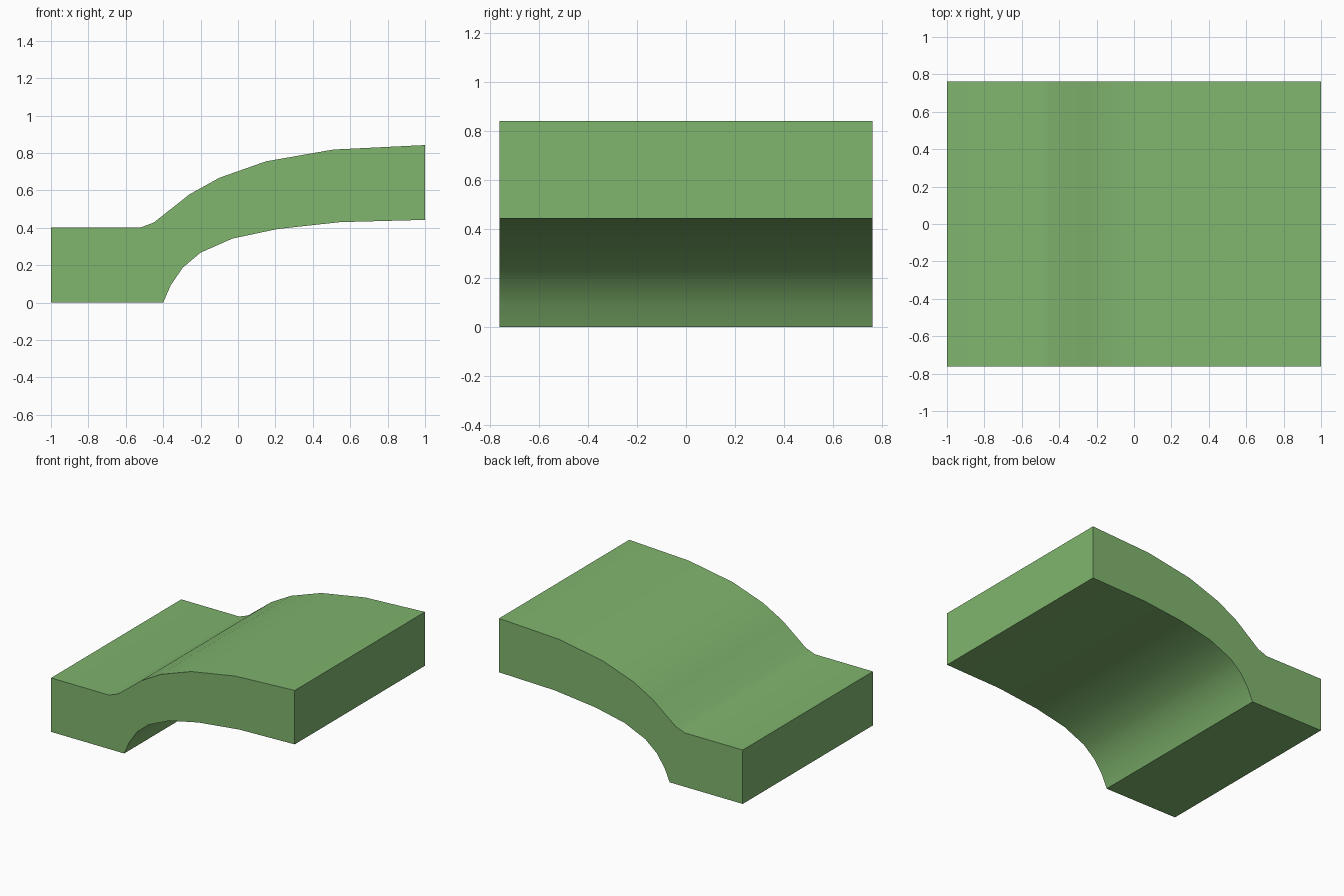
import bpy, bmesh, math

if "Cube" in bpy.data.objects:
    bpy.data.objects.remove(bpy.data.objects["Cube"])

HALF_WIDTH = 0.763

# Side profile: upper curve left to right, lower curve right to left (x, z)
UPPER = [(-1, 0.40), (-0.525, 0.40), (-0.45, 0.428), (-0.26, 0.578),
         (-0.10, 0.667), (0.15, 0.755), (0.51, 0.818), (1, 0.842)]
LOWER = [(1, 0.442), (0.545, 0.43), (0.21, 0.393), (-0.03, 0.342),
         (-0.20, 0.267), (-0.295, 0.187), (-0.36, 0.092), (-0.40, 0), (-1, 0)]

# Single flat colour
green = bpy.data.materials.new("leaf green")
green.diffuse_color = (0.215, 0.46, 0.155, 1)
green.use_nodes = True
green.node_tree.nodes["Principled BSDF"].inputs["Base Color"].default_value = green.diffuse_color

# Curved slab: profile face extruded across the full width
bm = bmesh.new()
face = bm.faces.new([bm.verts.new((x, -HALF_WIDTH, z)) for x, z in UPPER + LOWER])
out = bmesh.ops.extrude_face_region(bm, geom=[face], use_keep_orig=True)
moved = [v for v in out["geom"] if isinstance(v, bmesh.types.BMVert)]
bmesh.ops.translate(bm, verts=moved, vec=(0, 2 * HALF_WIDTH, 0))
bmesh.ops.recalc_face_normals(bm, faces=bm.faces)

mesh = bpy.data.meshes.new("curved_slab")
bm.to_mesh(mesh)
bm.free()
mesh.materials.append(green)
slab = bpy.data.objects.new("curved_slab", mesh)
bpy.context.collection.objects.link(slab)

# Smooth the curved top and underside, keep the corners sharp
bpy.context.view_layer.objects.active = slab
slab.select_set(True)
bpy.ops.object.shade_smooth_by_angle(angle=math.radians(35))
